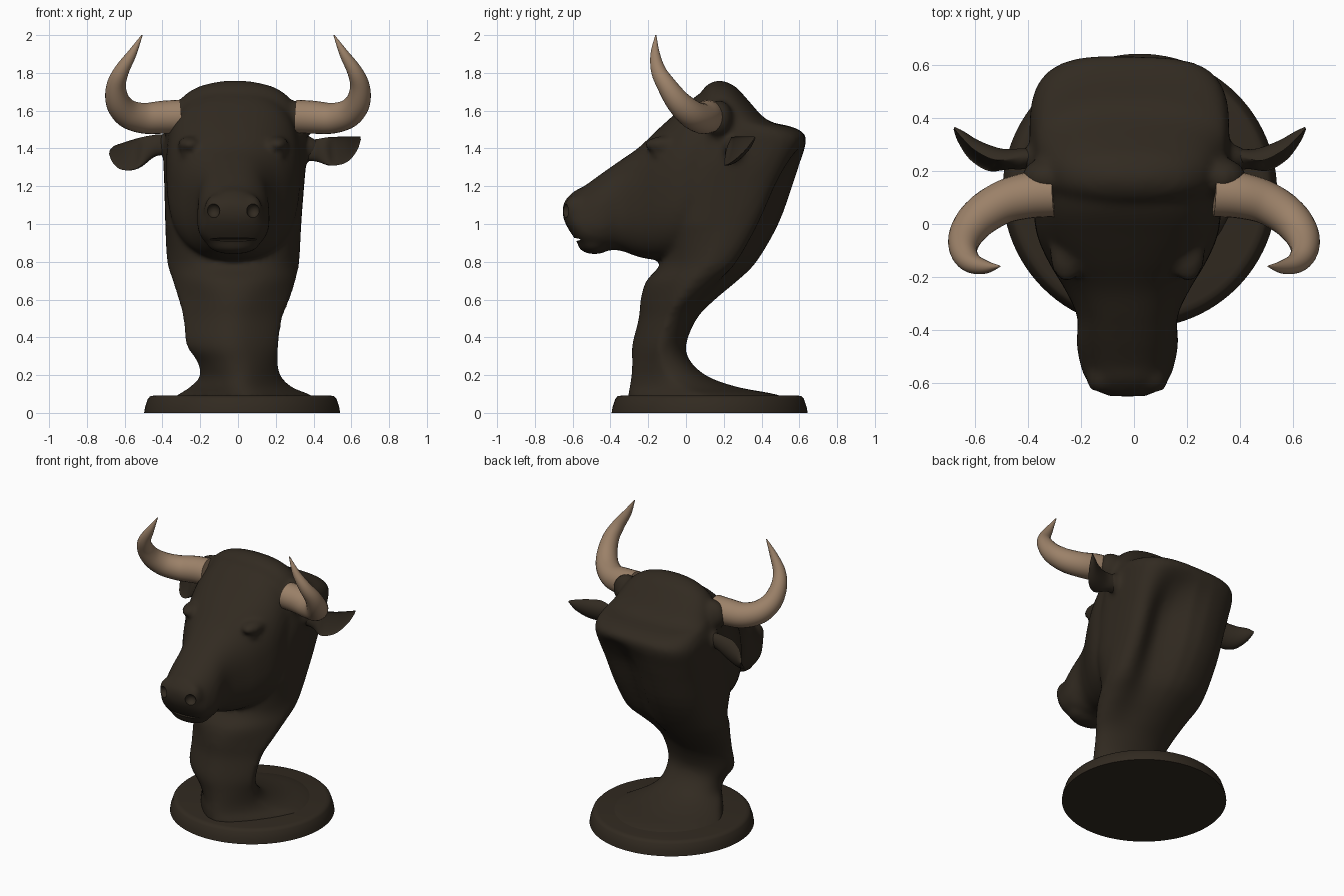
import bpy, bmesh, math
from mathutils import Vector, Matrix


def material(name, rgb):
    m = bpy.data.materials.new(name)
    m.diffuse_color = (*rgb, 1)
    return m


HIDE = material("dark brown hide", (0.031, 0.0230, 0.0148))
WOOD = material("dark brown base", (0.031, 0.0228, 0.0146))
HORN = material("tan horn", (0.33, 0.22, 0.14))
CX = -0.025  # head centre line


def oval(n, count=48):
    """Unit superellipse points."""
    out = []
    for i in range(count):
        t = 2 * math.pi * i / count
        c, s = math.cos(t), math.sin(t)
        out.append((math.copysign(abs(c) ** (2 / n), c), math.copysign(abs(s) ** (2 / n), s)))
    return out


def loft(bm, rings):
    """Skin a list of rings and close both ends."""
    vs = [[bm.verts.new(p) for p in r] for r in rings]
    for a, b in zip(vs, vs[1:]):
        for i in range(len(a)):
            j = (i + 1) % len(a)
            bm.faces.new((a[i], a[j], b[j], b[i]))
    bm.faces.new(vs[0])
    bm.faces.new(vs[-1])


def ball(bm, centre, radii):
    bmesh.ops.create_uvsphere(bm, u_segments=24, v_segments=16, radius=1,
                              matrix=Matrix.Translation(centre) @ Matrix.Diagonal((*radii, 1)))


def finish(bm, name, mat, smooth=True):
    bmesh.ops.recalc_face_normals(bm, faces=bm.faces)
    me = bpy.data.meshes.new(name)
    bm.to_mesh(me)
    bm.free()
    ob = bpy.data.objects.new(name, me)
    bpy.context.collection.objects.link(ob)
    me.materials.append(mat)
    if smooth:
        shade(ob)
    return ob


def select(ob):
    bpy.ops.object.select_all(action='DESELECT')
    ob.select_set(True)
    bpy.context.view_layer.objects.active = ob


def shade(ob):
    select(ob)
    bpy.ops.object.shade_smooth_by_angle(angle=math.radians(40))


def spline(pts, steps=6):
    """Catmull-Rom through tuples of any length."""
    p = [Vector(q) for q in pts]
    p = [2 * p[0] - p[1]] + p + [2 * p[-1] - p[-2]]
    out = []
    for i in range(1, len(p) - 2):
        a, b, c, d = p[i - 1:i + 3]
        for k in range(steps):
            t = k / steps
            out.append(0.5 * (2 * b + (c - a) * t + (2 * a - 5 * b + 4 * c - d) * t * t
                              + (3 * b - a - 3 * c + d) * t ** 3))
    return out + [p[-2]]


# Round plinth
bm = bmesh.new()
loft(bm, [[(0.022 + r * c, 0.125 + r * s, z) for c, s in oval(2, 96)]
          for r, z in ((0.519, 0), (0.514, 0.03), (0.499, 0.075), (0.487, 0.088), (0.465, 0.092))])
finish(bm, "plinth", WOOD)

# Neck and crest: height, front y, back y, left x, right x, squareness, back hollow
NECK = [
    (0.07, -0.31, 0.56, -0.36, 0.43, 2, 0),
    (0.102, -0.305, 0.46, -0.31, 0.37, 2, 0),
    (0.135, -0.30, 0.28, -0.26, 0.29, 2, 0),
    (0.19, -0.29, 0.12, -0.205, 0.23, 2.1, 0),
    (0.27, -0.285, 0.025, -0.215, 0.21, 2.2, 0),
    (0.36, -0.285, 0.0, -0.275, 0.215, 2.1, 0),
    (0.50, -0.25, 0.06, -0.29, 0.235, 2.1, 0.015),
    (0.60, -0.24, 0.16, -0.315, 0.275, 2.2, 0.05),
    (0.70, -0.21, 0.28, -0.345, 0.305, 2.4, 0.08),
    (0.80, -0.13, 0.38, -0.375, 0.325, 2.6, 0.11),
    (1.00, -0.11, 0.495, -0.385, 0.335, 3.0, 0.14),
    (1.20, -0.08, 0.567, -0.39, 0.35, 3.2, 0.13),
    (1.32, -0.04, 0.605, -0.395, 0.36, 3.3, 0.08),
    (1.42, 0.0, 0.635, -0.395, 0.36, 3.4, 0.015),
    (1.475, 0.0, 0.628, -0.385, 0.36, 3.2, 0),
    (1.515, 0.02, 0.56, -0.37, 0.35, 3, 0),
    (1.55, 0.03, 0.43, -0.36, 0.34, 2.8, 0),
    (1.66, 0.065, 0.325, -0.305, 0.28, 2.4, 0),
    (1.725, 0.10, 0.265, -0.215, 0.19, 2.2, 0),
    (1.758, 0.15, 0.20, -0.09, 0.06, 2, 0),
]
bm = bmesh.new()
rings = []
for z, yf, yb, xl, xr, n, g in spline(NECK, 3):
    taper = 0.42 if z < 0.6 else max(0, 0.42 * (1.0 - z) / 0.4)  # narrower throat than nape
    ring = []
    for c, s in oval(n):
        x = (xl + xr) / 2 + c * (xr - xl) / 2 * (1 + taper * min(0, s))
        y = (yf + yb) / 2 + s * (yb - yf) / 2
        if s > 0:
            y -= g * math.exp(-((x - 0.13) / 0.13) ** 2)
        ring.append((x, y, z))
    rings.append(ring)
loft(bm, rings)

# Head: y, bottom z, top z, half width, squareness, widening towards the bottom
HEAD = [
    (-0.652, 1.04, 1.10, 0.08, 2.2, 0),
    (-0.632, 0.99, 1.135, 0.12, 2.3, 0.1),
    (-0.590, 0.925, 1.175, 0.152, 2.4, 0.15),
    (-0.540, 0.88, 1.20, 0.172, 2.5, 0.15),
    (-0.450, 0.862, 1.265, 0.190, 2.5, 0.1),
    (-0.350, 0.86, 1.335, 0.19, 2.5, 0),
    (-0.250, 0.825, 1.405, 0.235, 2.5, 0),
    (-0.150, 0.81, 1.50, 0.295, 2.6, 0),
    (-0.050, 0.82, 1.59, 0.34, 2.7, 0),
    (0.050, 0.87, 1.675, 0.355, 2.7, 0),
    (0.180, 0.95, 1.75, 0.355, 2.4, 0),
]
loft(bm, [[(CX + w * c * (1 - k * s), y, (zb + zt) / 2 + s * (zt - zb) / 2) for c, s in oval(n)]
          for y, zb, zt, w, n, k in spline(HEAD, 4)])

# Chin, nose, brows, eyes and hide around the horn and ear roots
ball(bm, (CX, -0.485, 0.895), (0.14, 0.09, 0.055))
for s in (-1, 1):
    ball(bm, (CX + s * 0.095, -0.585, 1.075), (0.06, 0.06, 0.08))
    ball(bm, (CX + s * 0.23, -0.11, 1.42), (0.065, 0.11, 0.045))
    ball(bm, (CX + s * 0.245, -0.13, 1.365), (0.035, 0.05, 0.03))
    ball(bm, (s * 0.33, 0.175, 1.555), (0.095, 0.075, 0.10))
    ball(bm, (s * 0.36, 0.25, 1.41 - s * 0.01), (0.08, 0.05, 0.065))
head = finish(bm, "head_and_neck", HIDE, False)

# Nostrils and mouth line carved out of the blended head
bm = bmesh.new()
for s in (-1, 1):
    ball(bm, (CX + s * 0.107, -0.645, 1.07), (0.036, 0.04, 0.038))
ball(bm, (CX, -0.59, 0.918), (0.16, 0.05, 0.008))
cutter = finish(bm, "nostril_cutter", HIDE, False)
cutter.hide_render = True

m = head.modifiers.new("blend", 'REMESH')
m.mode = 'VOXEL'
m.voxel_size = 0.016
m = head.modifiers.new("soften", 'SMOOTH')
m.factor = 0.5
m.iterations = 7
m = head.modifiers.new("carve", 'BOOLEAN')
m.operation = 'DIFFERENCE'
m.solver = 'EXACT'
m.object = cutter
select(head)
bpy.ops.object.convert(target='MESH')
bpy.data.objects.remove(cutter)
shade(head)

# Horns: x, y, z, radius
PATH = [
    (0.305, 0.115, 1.57, 0.088), (0.40, 0.108, 1.565, 0.087), (0.50, 0.08, 1.56, 0.081),
    (0.585, 0.025, 1.585, 0.075), (0.635, -0.04, 1.645, 0.065), (0.645, -0.10, 1.73, 0.052),
    (0.617, -0.145, 1.81, 0.040), (0.562, -0.163, 1.90, 0.025), (0.508, -0.16, 2.0, 0.003),
]
for side, s in (("left", -1), ("right", 1)):
    pts = spline(PATH, 5)
    rings = []
    for i, p in enumerate(pts):
        t = (pts[min(i + 1, len(pts) - 1)] - pts[max(i - 1, 0)]).to_3d().normalized()
        u = t.cross(Vector((0, 1, 0.3))).normalized()
        v = t.cross(u)
        rings.append([(s * q.x, q.y, q.z) for q in
                      (p.to_3d() + p[3] * (c * u + d * v) for c, d in oval(2, 24))])
    bm = bmesh.new()
    loft(bm, rings)
    finish(bm, side + "_horn", HORN)

# Cupped ears: x, y, z, half height, depth
EARS = {
    "left": [(-0.36, 0.245, 1.42, 0.055, 0.045), (-0.44, 0.24, 1.415, 0.06, 0.05),
             (-0.53, 0.22, 1.375, 0.085, 0.07), (-0.61, 0.26, 1.36, 0.075, 0.058),
             (-0.66, 0.32, 1.37, 0.045, 0.033), (-0.682, 0.36, 1.38, 0.008, 0.008)],
    "right": [(0.33, 0.245, 1.39, 0.055, 0.045), (0.41, 0.24, 1.39, 0.06, 0.05),
              (0.49, 0.22, 1.385, 0.078, 0.07), (0.57, 0.26, 1.395, 0.07, 0.058),
              (0.625, 0.32, 1.425, 0.04, 0.033), (0.65, 0.36, 1.455, 0.008, 0.008)],
}
for side, path in EARS.items():
    s = -1 if side == "left" else 1
    up = Vector((-s * 0.1, 0.25, 0.95)).normalized()
    back = Vector((-s * 0.45, 0.9, -0.2)).normalized()
    rings = []
    for i, p in enumerate(spline(path, 5)):
        cup = min(0.2, max(-0.8, -0.8 + 0.15 * (i - 4)))  # bulging root opens into a hollow
        rings.append([p.to_3d() + up * p[3] * c + back * p[4] * (d if d > 0 else -d * cup)
                      for c, d in oval(2, 28)])
    bm = bmesh.new()
    loft(bm, rings)
    finish(bm, side + "_ear", HIDE)
